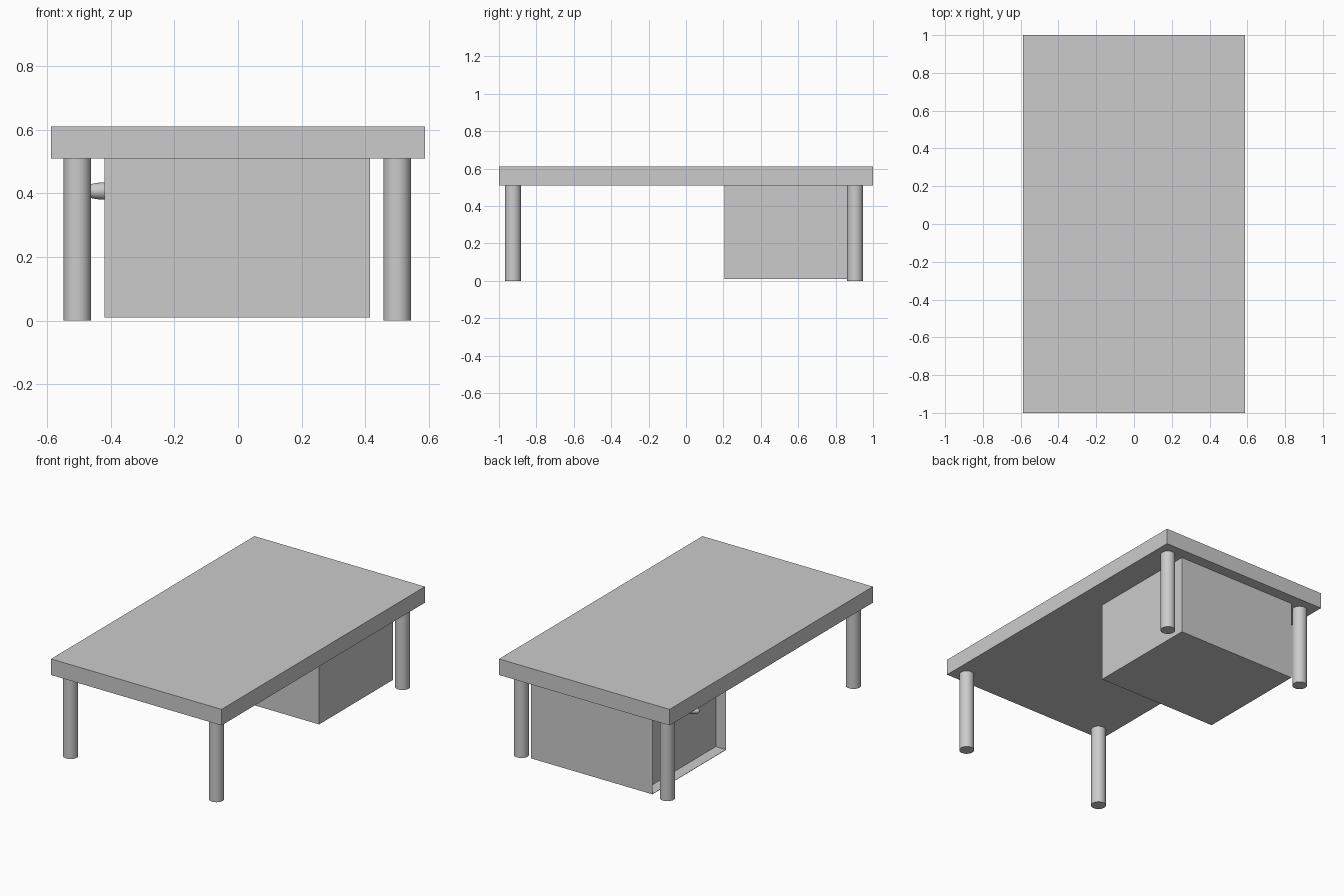
import bpy, bmesh
from mathutils import Vector

if "Cube" in bpy.data.objects:
    bpy.data.objects.remove(bpy.data.objects["Cube"])


def box(name, lo, hi):
    """Axis-aligned box between two corners."""
    lo, hi = Vector(lo), Vector(hi)
    bpy.ops.mesh.primitive_cube_add(size=1, location=(lo + hi) / 2)
    ob = bpy.context.object
    ob.name = name
    ob.scale = hi - lo
    bpy.ops.object.transform_apply(location=False, rotation=False, scale=True)
    return ob


# Desk top
box("desk_top", (-0.587, -1, 0.51), (0.587, 1, 0.61))

# Four round legs
for side, x in (("left", -0.505), ("right", 0.5)):
    for end, y in (("front", -0.925), ("back", 0.904)):
        bpy.ops.mesh.primitive_cylinder_add(vertices=32, radius=0.043, depth=0.51,
                                            location=(x, y, 0.255))
        bpy.context.object.name = f"{end}_{side}_leg"
        bpy.ops.object.shade_smooth_by_angle()

# Drawer cabinet, with its door set back inside thin walls on the left side
cabinet = box("cabinet", (-0.42, 0.205, 0.01), (0.415, 0.93, 0.51))
bm = bmesh.new()
bm.from_mesh(cabinet.data)
bm.normal_update()
door = next(f for f in bm.faces if f.normal.x < -0.9)
bmesh.ops.inset_region(bm, faces=[door], thickness=0.003)
new = bmesh.ops.extrude_discrete_faces(bm, faces=[door])["faces"][0]
bmesh.ops.translate(bm, verts=new.verts[:], vec=(0.07, 0, 0))
bm.to_mesh(cabinet.data)
bm.free()

# Oval door knob
bpy.ops.mesh.primitive_uv_sphere_add(segments=32, ring_count=16, radius=1,
                                     location=(-0.42, 0.57, 0.407))
knob = bpy.context.object
knob.name = "door_knob"
knob.scale = (0.071, 0.027, 0.027)
bpy.ops.object.transform_apply(location=False, rotation=False, scale=True)
bpy.ops.object.shade_smooth()
